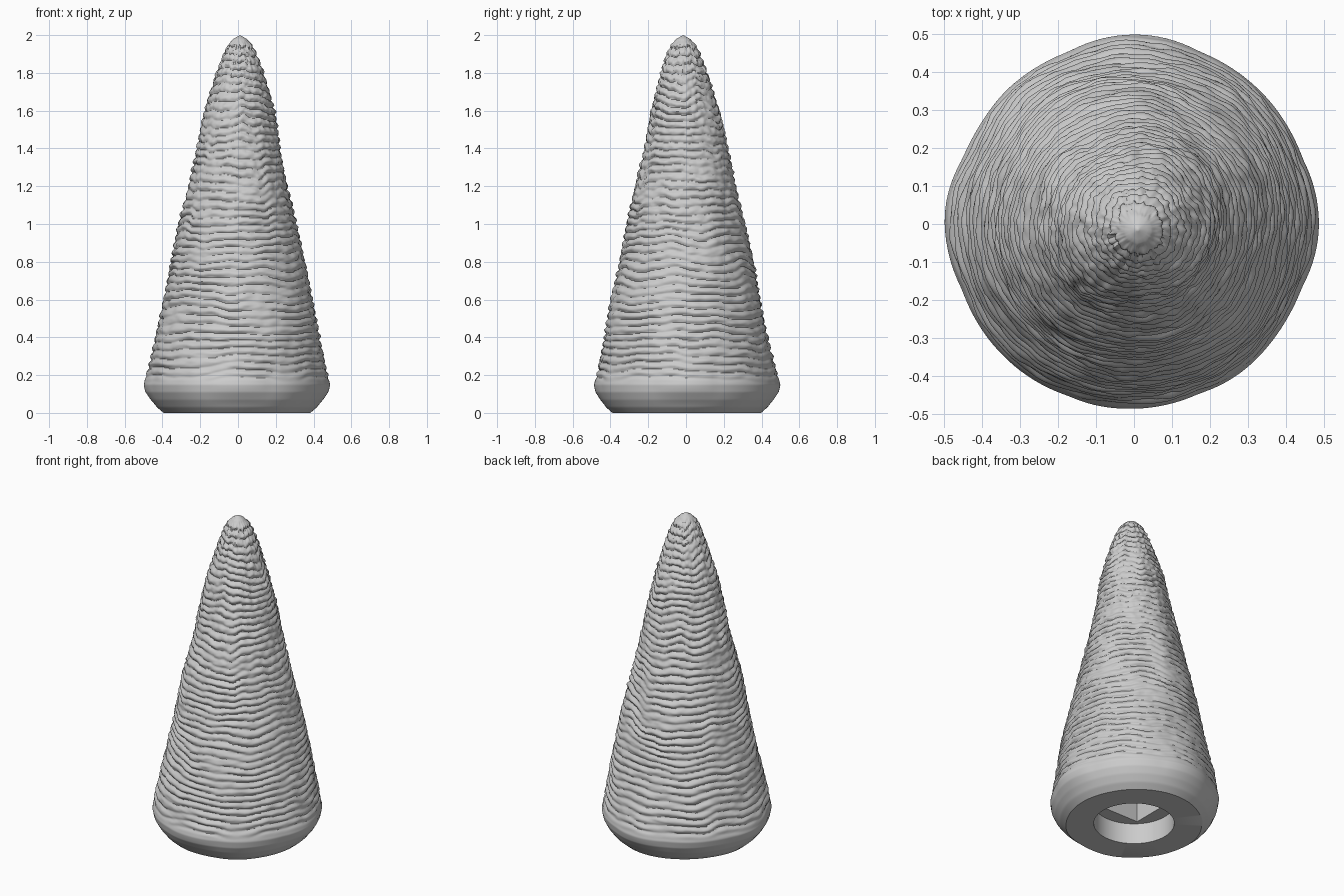
import bpy, bmesh, math
from mathutils import Vector, noise

cube = bpy.data.objects.get("Cube")
if cube:
    bpy.data.objects.remove(cube)

SIDES, LAYERS, PITCH = 144, 380, 0.042
PROFILE = [(0, .39), (.03, .425), (.07, .455), (.11, .475), (.15, .482), (.2, .468),
           (.4, .434), (.6, .394), (.8, .352), (1, .308), (1.2, .262), (1.4, .222),
           (1.6, .182), (1.8, .123), (1.9, .087), (1.95, .062), (1.98, .036), (2, 0)]


def smooth(a, b, t):
    t = min(max((t - a) / (b - a), 0), 1)
    return t * t * (3 - 2 * t)


def base_radius(z):
    for (z0, r0), (z1, r1) in zip(PROFILE, PROFILE[1:]):
        if z <= z1:
            return r0 + (r1 - r0) * (z - z0) / (z1 - z0)
    return 0


# Stacked, wavering ridges with a bumpy clay-like surface
def outer_point(a, z):
    c, s = math.cos(a), math.sin(a)
    r = base_radius(z)
    ridged = smooth(.15, .22, z) * (1 - smooth(1.93, 1.99, z))
    wobble = noise.noise(Vector((c * 1.5, s * 1.5, z * 2.5)))
    phase = z / PITCH + .8 * wobble + .4 * noise.noise(Vector((c * 4, s * 4, z * 5)))
    strength = .6 + .5 * noise.noise(Vector((c * 2, s * 2, z * 9 + 5)))
    ridge = abs(math.sin(math.pi * phase)) - .6
    lumps = noise.noise(Vector((c * 7, s * 7, z * 28)))
    fine = noise.noise(Vector((c * 16, s * 16, z * 60)))
    r += ridged * (.018 * strength * ridge + .006 * lumps + .003 * fine)
    r += .012 * wobble * min(1, r / .2)
    # Slight pinched corners on the widest part of the foot
    r += .012 * max(0, abs(math.cos(2 * a)) * 4 - 3) * smooth(.04, .14, z) * (1 - smooth(.15, .4, z))
    lean = smooth(1.3, 2, z)
    return (r * c + .01 * lean, r * s - .015 * lean, z)


def square_radius(half, a):
    return half / max(abs(math.cos(a)), abs(math.sin(a)))


bm = bmesh.new()
angles = [2 * math.pi * i / SIDES for i in range(SIDES)]


def add_ring(point):
    return [bm.verts.new(point(a)) for a in angles]


def round_ring(r, z):
    return add_ring(lambda a: (r * math.cos(a), r * math.sin(a), z))


def square_ring(half, z):
    return add_ring(lambda a: (square_radius(half, a) * math.cos(a),
                               square_radius(half, a) * math.sin(a), z))


# Inside out: square shaft, ledge, round socket, flat foot, then the ridged wall
rings = [square_ring(.145, .5), square_ring(.145, .13),
         round_ring(.23, .13), round_ring(.23, 0)]
for k in range(LAYERS):
    z = 1.997 * k / (LAYERS - 1)
    rings.append(add_ring(lambda a: outer_point(a, z)))
for low, high in zip(rings, rings[1:]):
    for i in range(SIDES):
        j = (i + 1) % SIDES
        bm.faces.new((low[i], low[j], high[j], high[i]))

# Close the shaft ceiling and the tip
bm.faces.new(rings[0])
tip = bm.verts.new((.01, -.015, 2))
for i in range(SIDES):
    bm.faces.new((rings[-1][i], rings[-1][(i + 1) % SIDES], tip))
bmesh.ops.recalc_face_normals(bm, faces=bm.faces)

mesh = bpy.data.meshes.new("ridged_cone")
bm.to_mesh(mesh)
bm.free()
cone = bpy.data.objects.new("ridged_cone", mesh)
bpy.context.collection.objects.link(cone)

# Plain grey surface
grey = bpy.data.materials.new("light_grey")
grey.use_nodes = True
colour = (.6, .6, .6, 1)
grey.diffuse_color = colour
grey.node_tree.nodes["Principled BSDF"].inputs["Base Color"].default_value = colour
mesh.materials.append(grey)

bpy.ops.object.select_all(action="DESELECT")
cone.select_set(True)
bpy.context.view_layer.objects.active = cone
bpy.ops.object.shade_smooth_by_angle(angle=math.radians(40))
